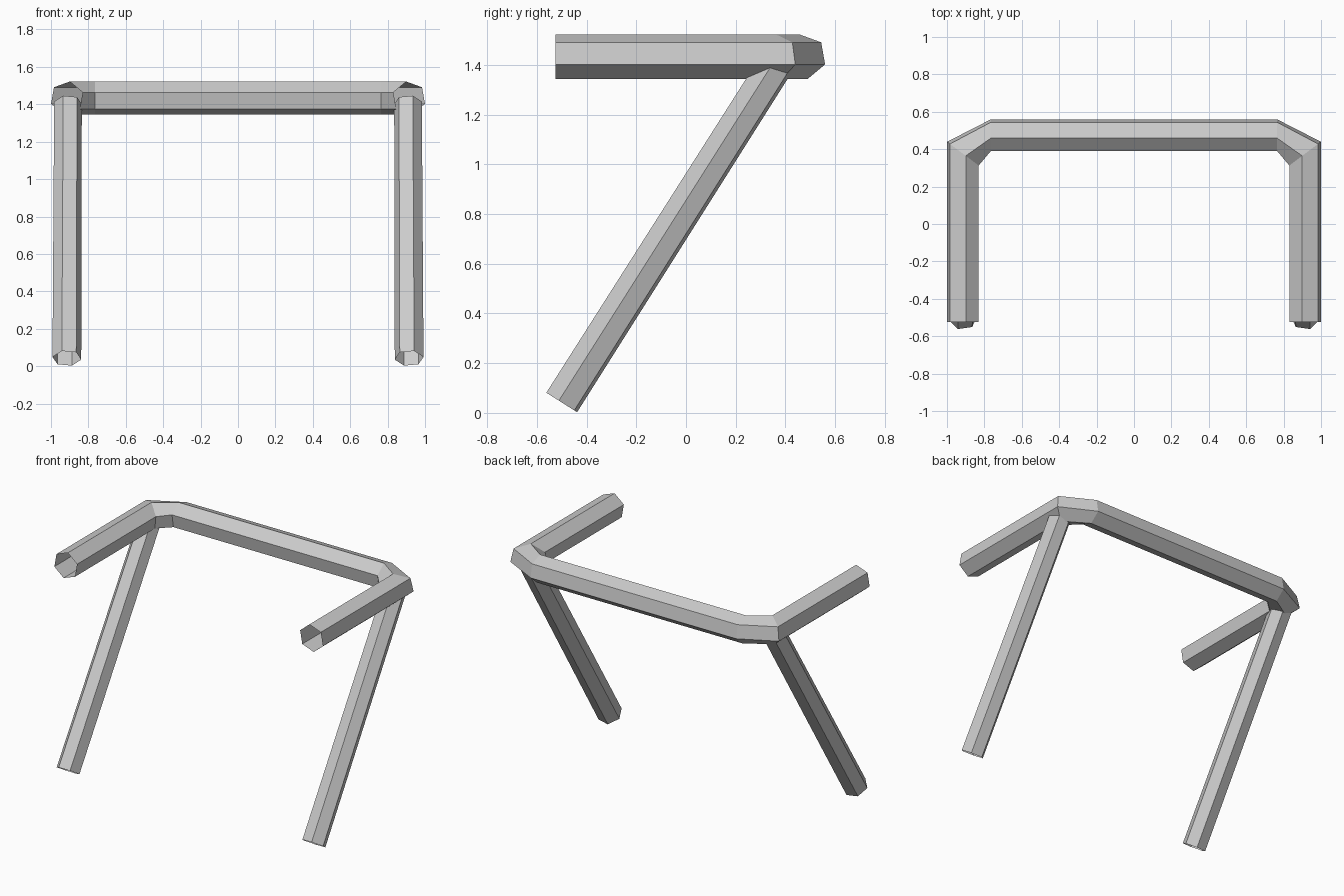
import bpy
from math import cos, sin, radians
from mathutils import Vector

if "Cube" in bpy.data.objects:
    bpy.data.objects.remove(bpy.data.objects["Cube"])

SIDES = 6


def hexagon(radius, start):
    """Six (across, up) points of a rotated hexagon."""
    angles = [radians(start + 360 / SIDES * i) for i in range(SIDES)]
    return [(radius * cos(a), radius * sin(a)) for a in angles]


def loft(name, rings):
    """Open-ended tube through a list of matching rings."""
    verts = [p for ring in rings for p in ring]
    faces = []
    for r in range(len(rings) - 1):
        a, b = r * SIDES, (r + 1) * SIDES
        for i in range(SIDES):
            j = (i + 1) % SIDES
            faces.append((a + i, b + i, b + j, a + j))
    mesh = bpy.data.meshes.new(name)
    mesh.from_pydata(verts, [], faces)
    mesh.update()
    obj = bpy.data.objects.new(name, mesh)
    bpy.context.collection.objects.link(obj)
    return obj


# Top rail: arm, angled corner, crossbar, angled corner, arm
ARM_X, BAR_Y, RAIL_Z = 0.915, 0.475, 1.433
profile = hexagon(0.09, 40)


def arm_end(s):
    return [(s * (ARM_X + o), -0.525, RAIL_Z + h) for o, h in profile]


def corner(s):
    return [(s * (ARM_X + o), 0.44 + 0.75 * (ARM_X + o - 1), RAIL_Z + h)
            for o, h in profile]


def bend(s):
    return [(s * 0.765, BAR_Y + o, RAIL_Z + h) for o, h in profile]


loft("top_rail", [arm_end(1), corner(1), bend(1),
                  bend(-1), corner(-1), arm_end(-1)])

# Slanted legs, cut square to their own axis, mirrored to the left
foot, head = Vector((0.915, -0.5, 0.042)), Vector((0.909, 0.366, 1.408))
axis = (head - foot).normalized()
across = Vector((1, 0, 0))
up = Vector((0, -axis.z, axis.y))


def leg_ring(centre, radius):
    return [centre + across * u + up * v for u, v in hexagon(radius, 10)]


legs = loft("slanted_legs", [leg_ring(foot, 0.078), leg_ring(head, 0.075)])
mirror = legs.modifiers.new("mirror", 'MIRROR')
mirror.use_mirror_merge = False
